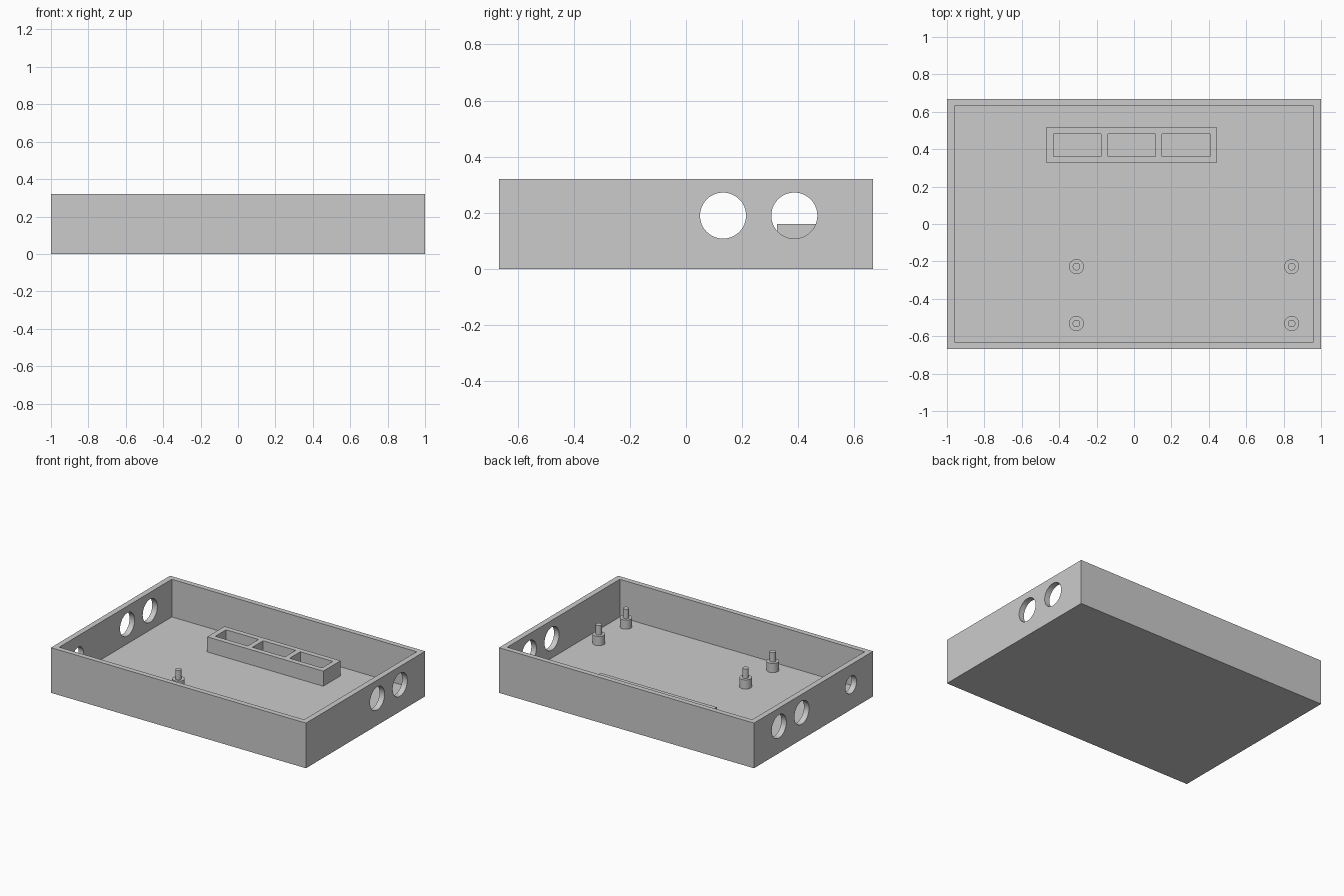
import bpy
import math

old = bpy.data.objects.get("Cube")
if old:
    bpy.data.objects.remove(old, do_unlink=True)

# Single grey plastic
grey = bpy.data.materials.new("grey_plastic")
grey.use_nodes = True
colour = (0.6, 0.6, 0.6, 1)
grey.diffuse_color = colour
grey.node_tree.nodes["Principled BSDF"].inputs["Base Color"].default_value = colour

FLOOR = 0.053
HEIGHT = 0.32
HALF_Y = 0.667


def finish(obj, name):
    obj.name = name
    obj.data.materials.clear()
    obj.data.materials.append(grey)
    return obj


def box(name, x, y, z):
    """Box spanning the (low, high) pairs on each axis."""
    spans = (x, y, z)
    bpy.ops.mesh.primitive_cube_add(size=1, location=[sum(s) / 2 for s in spans])
    obj = bpy.context.object
    obj.scale = [s[1] - s[0] for s in spans]
    bpy.ops.object.transform_apply(location=False, rotation=False, scale=True)
    return finish(obj, name)


def cylinder(name, radius, depth, location, rotation=(0, 0, 0)):
    bpy.ops.mesh.primitive_cylinder_add(vertices=48, radius=radius, depth=depth,
                                        location=location, rotation=rotation)
    return finish(bpy.context.object, name)


def activate(obj):
    bpy.ops.object.select_all(action="DESELECT")
    obj.select_set(True)
    bpy.context.view_layer.objects.active = obj


def cut(target, cutters):
    for cutter in cutters:
        activate(target)
        mod = target.modifiers.new("cut", "BOOLEAN")
        mod.operation = "DIFFERENCE"
        mod.solver = "EXACT"
        mod.object = cutter
        bpy.ops.object.modifier_apply(modifier=mod.name)
        bpy.data.objects.remove(cutter, do_unlink=True)


def smooth(obj):
    activate(obj)
    bpy.ops.object.shade_smooth_by_angle(angle=math.radians(30))


# Open tray with cable holes in both short walls
tray = box("tray", (-1, 1), (-HALF_Y, HALF_Y), (0, HEIGHT))
cutters = [box("cavity", (-0.96, 0.96), (-0.63, 0.63), (FLOOR, HEIGHT + 0.1))]
for side in (-1, 1):
    for y in (0.132, 0.386):
        cutters.append(cylinder("side_hole", 0.082, 0.2, (side, y, 0.19),
                                (0, math.pi / 2, 0)))
# Smaller socket hole near the front
cutters.append(cylinder("socket_hole", 0.062, 0.2, (-1, -0.42, 0.177),
                        (0, math.pi / 2, 0)))
cut(tray, cutters)
smooth(tray)

# Raised block with three pockets
block = box("pocket_block", (-0.469, 0.441), (0.325, 0.519), (FLOOR - 0.01, 0.16))
pockets = [box("pocket", (x, x + 0.255), (0.362, 0.482), (0, 0.3))
           for x in (-0.431, -0.14, 0.151)]
cut(block, pockets)

# Stepped mounting posts
for x in (-0.308, 0.843):
    for y in (-0.228, -0.532):
        for name, radius, top in (("post_collar", 0.04, 0.118), ("post_pin", 0.02, 0.185)):
            base = FLOOR - 0.01
            smooth(cylinder(name, radius, top - base, (x, y, (top + base) / 2)))
